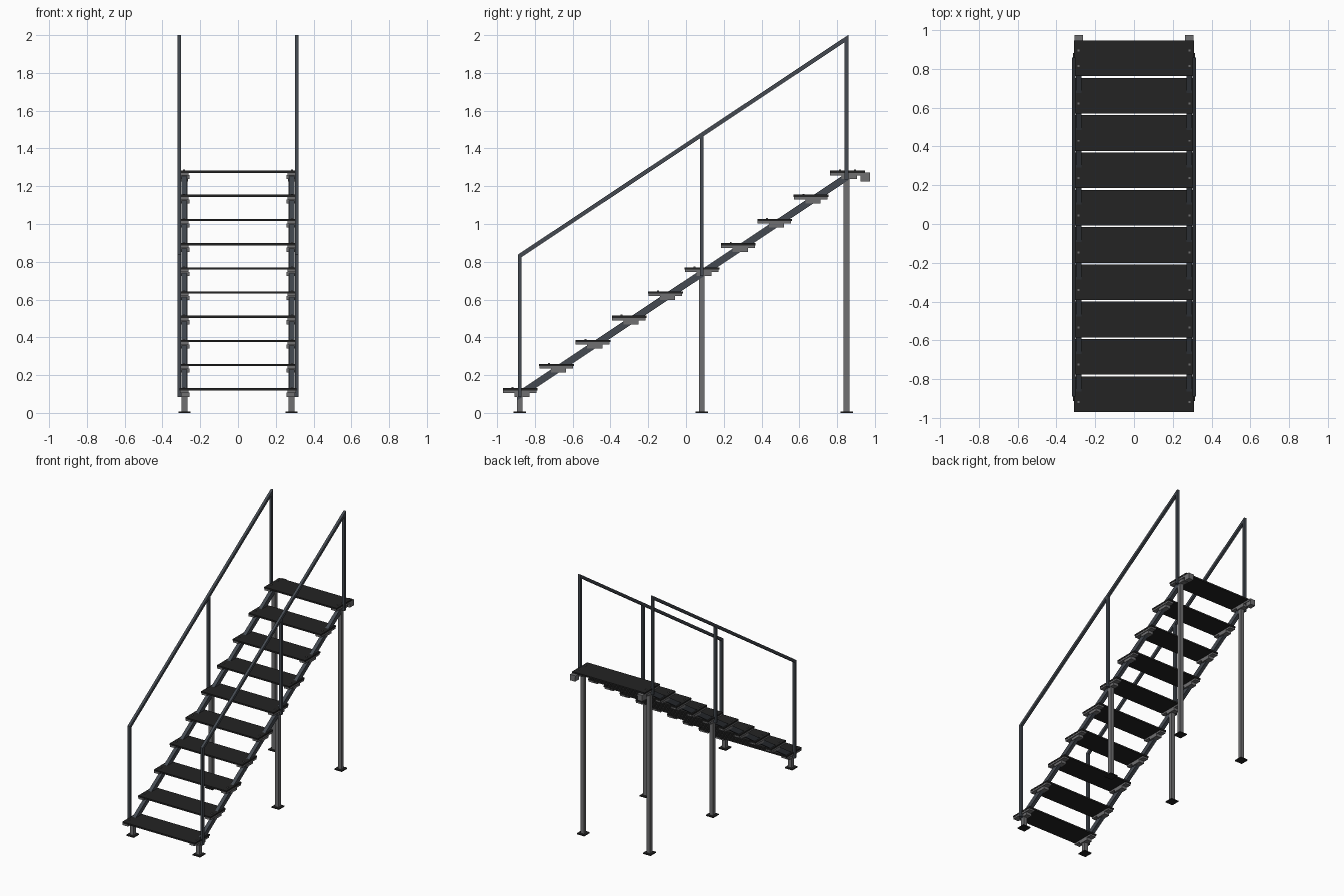
import bpy
import bmesh

cube = bpy.data.objects.get("Cube")
if cube:
    bpy.data.objects.remove(cube, do_unlink=True)


def material(name, color):
    m = bpy.data.materials.new(name)
    m.use_nodes = True
    m.diffuse_color = (*color, 1)
    m.node_tree.nodes["Principled BSDF"].inputs["Base Color"].default_value = (*color, 1)
    return m


BLACK = material("black tread", (0.017, 0.017, 0.017))
BLUE = material("blue grey steel", (0.058, 0.068, 0.082))
GREY = material("grey steel", (0.16, 0.16, 0.165))


def prism(name, profile, x0, x1, mat):
    """Extrude a side (y, z) profile from x0 to x1."""
    bm = bmesh.new()
    face = bm.faces.new([bm.verts.new((x0, y, z)) for y, z in profile])
    new = bmesh.ops.extrude_face_region(bm, geom=[face])["geom"]
    bmesh.ops.translate(bm, vec=(x1 - x0, 0, 0),
                        verts=[v for v in new if isinstance(v, bmesh.types.BMVert)])
    bmesh.ops.recalc_face_normals(bm, faces=bm.faces)
    mesh = bpy.data.meshes.new(name)
    bm.to_mesh(mesh)
    bm.free()
    mesh.materials.append(mat)
    ob = bpy.data.objects.new(name, mesh)
    bpy.context.collection.objects.link(ob)
    return ob


def box(name, x, y, z, mat):
    """Box from (min, max) pairs."""
    return prism(name, [(y[0], z[0]), (y[1], z[0]), (y[1], z[1]), (y[0], z[1])],
                 x[0], x[1], mat)


def span(center, size):
    return center - size / 2, center + size / 2


COUNT, GOING, RISE = 10, 0.1925, 0.128
FIRST_Y, FIRST_Z = -0.878, 0.131
SLOPE = RISE / GOING
POSTS = (-0.88, 0.083, 0.85)


def pitch(y):
    """Top height of the treads' pitch line at y."""
    return FIRST_Z + (y - FIRST_Y) * SLOPE


def sloped(name, y0, y1, top, depth, x, mat):
    """Bar parallel to the stair pitch with vertical ends."""
    a, b = pitch(y0) + top, pitch(y1) + top
    return prism(name, [(y0, a - depth), (y1, b - depth), (y1, b), (y0, a)], *x, mat)


# Treads
for i in range(COUNT):
    y, z = FIRST_Y + i * GOING, FIRST_Z + i * RISE
    box("tread", (-0.31, 0.31), span(y, 0.184), (z - 0.012, z), BLACK)

for side, s in (("left", 1), ("right", -1)):
    def sx(a, b):
        return s * a, s * b

    # Tread brackets and bolts
    for i in range(COUNT):
        y, z = FIRST_Y + i * GOING, FIRST_Z + i * RISE
        back = 0.974 if i == COUNT - 1 else y + 0.087
        box(side + "_tread_bracket", sx(0.262, 0.308), (y - 0.091, back),
            (z - 0.025, z - 0.011), GREY)
        box(side + "_bracket_foot", sx(0.258, 0.302), (y - 0.03, y + 0.05),
            (z - 0.046, z - 0.024), GREY)
        for dy in (-0.04, 0.04):
            box(side + "_bolt", sx(0.281, 0.291), span(y + dy, 0.01), (z, z + 0.005), GREY)

    # Stringer
    sloped(side + "_stringer", -0.892, 0.86, -0.01, 0.044, sx(0.27, 0.298), BLUE)

    # Hook at the landing
    box(side + "_landing_hook", sx(0.266, 0.308), (0.925, 0.974), (1.226, 1.272), GREY)

    # Support legs with base plates
    for y in POSTS:
        box(side + "_leg", sx(0.268, 0.298), span(y, 0.03), (0.004, pitch(y) - 0.035), GREY)
        box(side + "_base_plate", sx(0.251, 0.315), span(y, 0.066), (0, 0.008), BLACK)

    # Guard rail
    for y in POSTS:
        box(side + "_guard_post", sx(0.301, 0.321), span(y, 0.02),
            (pitch(y) - 0.045, pitch(y) + 0.7), BLUE)
    sloped(side + "_handrail", -0.89, 0.86, 0.715, 0.026, sx(0.301, 0.321), BLUE)
